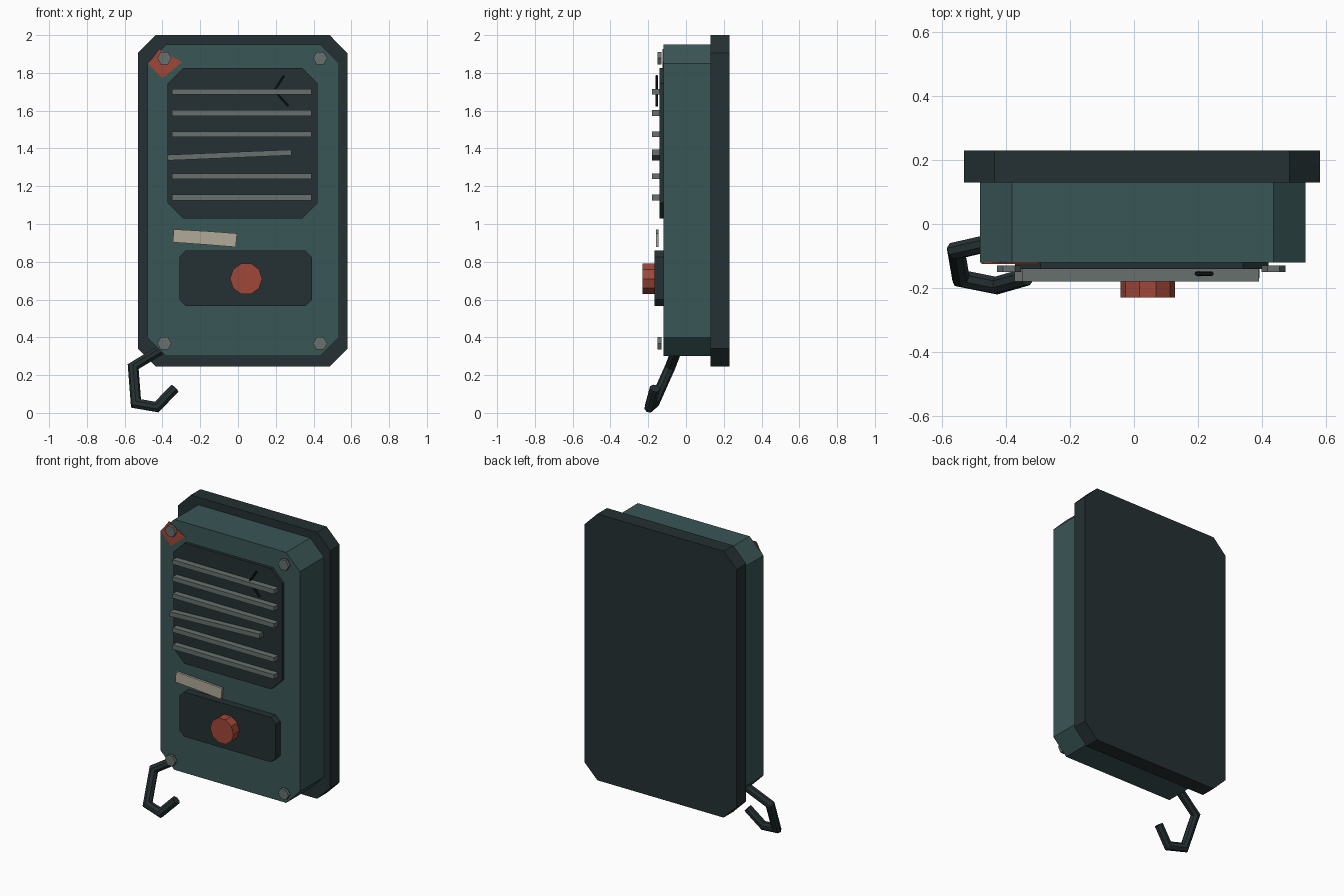
import bpy, bmesh, math
from mathutils import Vector

if "Cube" in bpy.data.objects:
    bpy.data.objects.remove(bpy.data.objects["Cube"])


def material(name, rgb):
    m = bpy.data.materials.new(name)
    m.diffuse_color = (*rgb, 1)
    m.use_nodes = True
    m.node_tree.nodes["Principled BSDF"].inputs["Base Color"].default_value = m.diffuse_color
    return m


DARK = material("dark casing", (0.018, 0.030, 0.032))
TEAL = material("teal casing", (0.042, 0.093, 0.093))
GREY = material("worn metal", (0.135, 0.160, 0.152))
RED = material("red paint", (0.352, 0.063, 0.040))
CREAM = material("cream label", (0.434, 0.402, 0.314))
BLACK = material("black scratch", (0.006, 0.009, 0.009))


def finish(name, bm, mat):
    bmesh.ops.recalc_face_normals(bm, faces=bm.faces)
    me = bpy.data.meshes.new(name)
    bm.to_mesh(me)
    bm.free()
    me.materials.append(mat)
    ob = bpy.data.objects.new(name, me)
    bpy.context.collection.objects.link(ob)
    return ob


def plate(name, pts, y0, y1, mat):
    """Extrude an x/z outline from y0 to y1."""
    bm = bmesh.new()
    front = [bm.verts.new((x, y0, z)) for x, z in pts]
    back = [bm.verts.new((x, y1, z)) for x, z in pts]
    bm.faces.new(front)
    bm.faces.new(back)
    n = len(pts)
    for i in range(n):
        j = (i + 1) % n
        bm.faces.new((front[i], front[j], back[j], back[i]))
    return finish(name, bm, mat)


def chamfered(x0, x1, z0, z1, c):
    return [(x0 + c, z0), (x1 - c, z0), (x1, z0 + c), (x1, z1 - c),
            (x1 - c, z1), (x0 + c, z1), (x0, z1 - c), (x0, z0 + c)]


def ngon(cx, cz, r, n):
    return [(cx + r * math.cos(2 * math.pi * i / n),
             cz + r * math.sin(2 * math.pi * i / n)) for i in range(n)]


def bar(cx, cz, length, height, tilt=0):
    c, s = math.cos(tilt), math.sin(tilt)
    a, b = length / 2, height / 2
    return [(cx + x * c - z * s, cz + x * s + z * c)
            for x, z in ((-a, -b), (a, -b), (a, b), (-a, b))]


def tube(name, path, r, sides, mat):
    """Sweep a ring along a path with mitred corners."""
    path = [Vector(p) for p in path]
    dirs = [(b - a).normalized() for a, b in zip(path, path[1:])]
    u = dirs[0].cross(Vector((0, 1, 0))).normalized()
    v = dirs[0].cross(u)
    ring = [path[0] + r * (u * math.cos(t) + v * math.sin(t))
            for t in (2 * math.pi * (i + 0.5) / sides for i in range(sides))]
    bm = bmesh.new()
    prev = [bm.verts.new(p) for p in ring]
    bm.faces.new(prev)
    for k, d in enumerate(dirs):
        n = d + dirs[k + 1] if k + 1 < len(dirs) else d
        ring = [p + d * ((path[k + 1] - p).dot(n) / d.dot(n)) for p in ring]
        cur = [bm.verts.new(p) for p in ring]
        for i in range(sides):
            j = (i + 1) % sides
            bm.faces.new((prev[i], prev[j], cur[j], cur[i]))
        prev = cur
    bm.faces.new(prev)
    return finish(name, bm, mat)


# Casing
plate("back_plate", chamfered(-0.53, 0.58, 0.245, 2.0, 0.095), 0.13, 0.23, DARK)
plate("body", chamfered(-0.48, 0.535, 0.30, 1.95, 0.10), -0.12, 0.13, TEAL)

# Speaker panel with slats, one of them bent loose
plate("speaker_panel", chamfered(-0.372, 0.42, 1.03, 1.825, 0.08), -0.14, -0.12, DARK)
for i in range(6):
    z = 1.70 - 0.112 * i
    outline = bar(-0.045, 1.365, 0.655, 0.03, 0.042) if i == 3 else bar(0.02, z, 0.74, 0.03)
    plate(f"speaker_slat_{i + 1}", outline, -0.18, -0.138, GREY)
tube("scratch", [(0.243, -0.155, 1.785), (0.192, -0.155, 1.707), (0.266, -0.155, 1.625)],
     0.007, 6, BLACK)

# Torn label
plate("label", [(-0.345, 0.903), (-0.2, 0.893), (-0.012, 0.878), (-0.005, 0.95),
                (-0.15, 0.961), (-0.34, 0.972)], -0.16, -0.145, CREAM)

# Button panel
plate("button_panel", chamfered(-0.31, 0.392, 0.565, 0.86, 0.035), -0.168, -0.12, DARK)
plate("button", ngon(0.043, 0.71, 0.085, 10), -0.23, -0.165, RED)

# Corner screws and the paint chip under one of them
for x in (-0.39, 0.435):
    for z in (0.368, 1.878):
        plate("screw", ngon(x, z, 0.038, 6), -0.15, -0.13, GREY)
plate("paint_chip", [(-0.418, 1.926), (-0.476, 1.847), (-0.40, 1.772), (-0.296, 1.857)],
      -0.125, -0.118, RED)

# Broken cable hanging from the lower corner
tube("cable", [(-0.39, -0.045, 0.345), (-0.555, -0.083, 0.245), (-0.54, -0.17, 0.05),
               (-0.43, -0.192, 0.031), (-0.335, -0.165, 0.13)], 0.028, 8, DARK)
